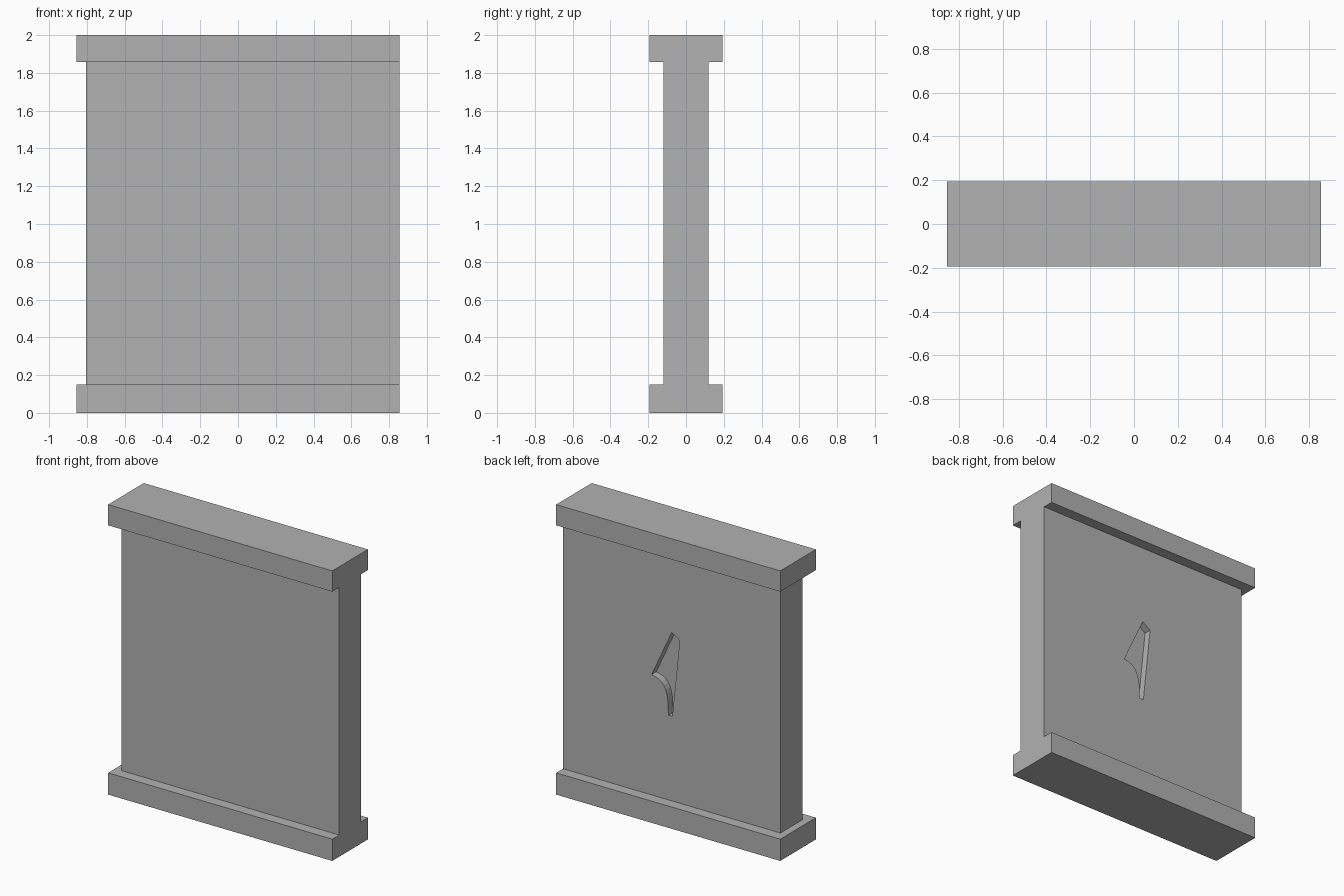
import bpy, bmesh
from mathutils import Vector

default = bpy.data.objects.get("Cube")
if default:
    bpy.data.objects.remove(default, do_unlink=True)

# Single flat grey
grey = bpy.data.materials.new("plain grey")
grey.use_nodes = True
color = (0.445, 0.445, 0.445, 1)
grey.diffuse_color = color
grey.node_tree.nodes["Principled BSDF"].inputs["Base Color"].default_value = color


def finish(name, bm):
    bmesh.ops.recalc_face_normals(bm, faces=bm.faces)
    mesh = bpy.data.meshes.new(name)
    bm.to_mesh(mesh)
    bm.free()
    mesh.materials.append(grey)
    obj = bpy.data.objects.new(name, mesh)
    bpy.context.collection.objects.link(obj)
    return obj


def box(name, low, high):
    low, high = Vector(low), Vector(high)
    bm = bmesh.new()
    bmesh.ops.create_cube(bm, size=1)
    bmesh.ops.scale(bm, vec=high - low, verts=bm.verts)
    bmesh.ops.translate(bm, vec=(low + high) / 2, verts=bm.verts)
    return finish(name, bm)


def prism(name, outline, y_start, y_end):
    bm = bmesh.new()
    face = bm.faces.new([bm.verts.new((x, y_start, z)) for x, z in outline])
    out = bmesh.ops.extrude_face_region(bm, geom=[face])
    verts = [v for v in out["geom"] if isinstance(v, bmesh.types.BMVert)]
    bmesh.ops.translate(bm, vec=(0, y_end - y_start, 0), verts=verts)
    return finish(name, bm)


half_x, half_y = 0.855, 0.194
panel_y = 0.119
base_top, cap_bottom = 0.15, 1.857

# Base and cap overhang front, back and the -x end; the +x end is flush
box("base", (-half_x, -half_y, 0), (half_x, half_y, base_top))
box("cap", (-half_x, -half_y, cap_bottom), (half_x, half_y, 2))
panel = box("panel", (-0.804, -panel_y, base_top), (half_x, panel_y, cap_bottom))

# Shallow fin-shaped recess in the back of the panel
fin = [(0.025, 1.312), (-0.035, 1.27), (0.021, 0.735), (0.051, 0.734),
       (0.055, 0.836), (0.062, 0.872), (0.071, 0.904), (0.086, 0.931),
       (0.105, 0.952), (0.126, 0.965), (0.147, 0.973), (0.179, 0.98)]
cutter = prism("recess_cutter", fin, panel_y - 0.05, panel_y + 0.05)
cutter.hide_render = True
cut = panel.modifiers.new("recess", "BOOLEAN")
cut.operation = "DIFFERENCE"
cut.solver = "EXACT"
cut.object = cutter
bpy.context.view_layer.objects.active = panel
bpy.ops.object.modifier_apply(modifier=cut.name)
bpy.data.objects.remove(cutter, do_unlink=True)
